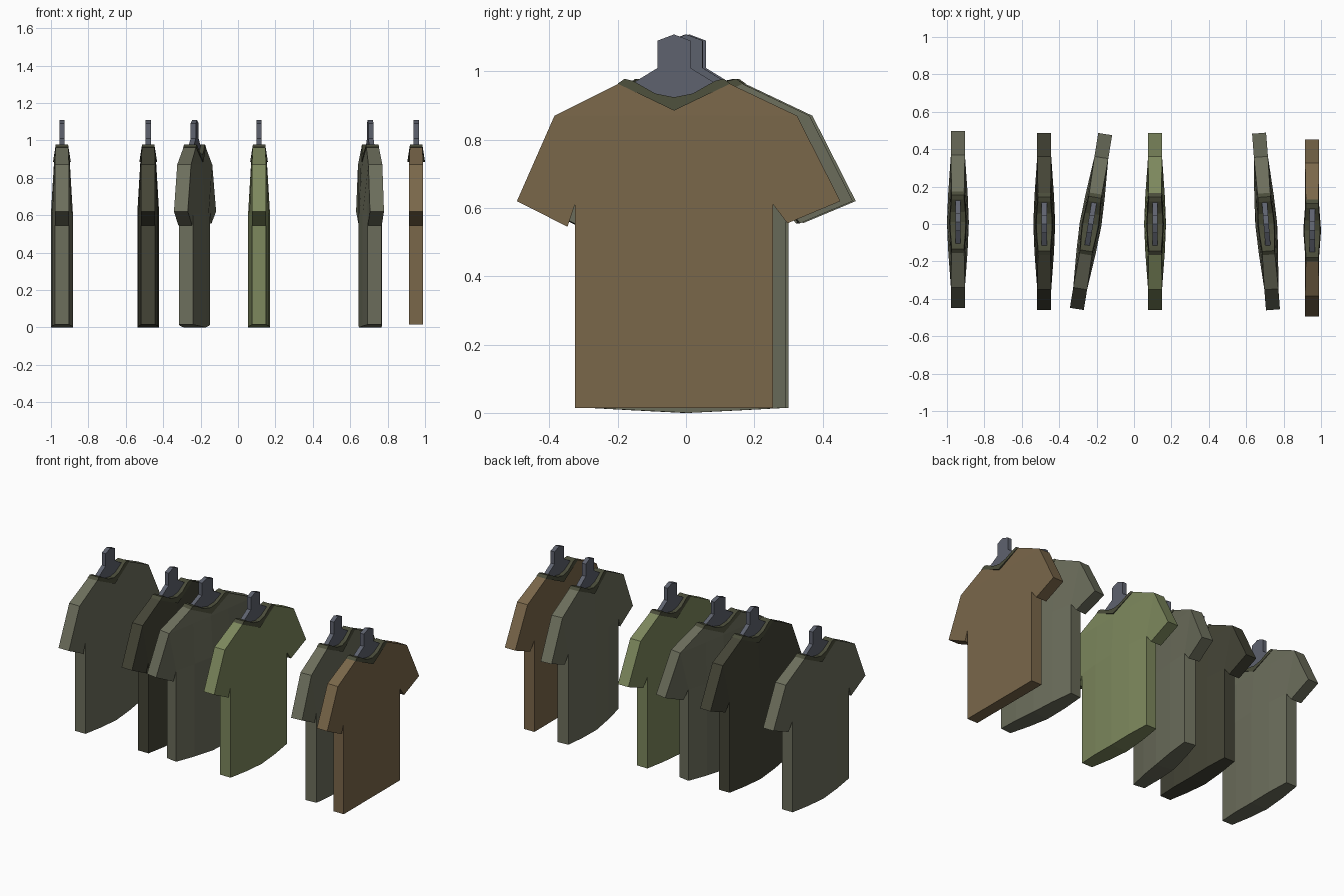
import bpy, bmesh, math

if "Cube" in bpy.data.objects:
    bpy.data.objects.remove(bpy.data.objects["Cube"])


def material(name, rgb):
    m = bpy.data.materials.new(name)
    lin = [((c / 255 + 0.055) / 1.055) ** 2.4 for c in rgb]
    m.diffuse_color = (*lin, 1)
    m.use_nodes = True
    m.node_tree.nodes["Principled BSDF"].inputs["Base Color"].default_value = m.diffuse_color
    return m


GREY = material("grey_olive_cloth", (108, 110, 92))
DARK = material("dark_cloth", (68, 68, 54))
GREEN = material("green_cloth", (125, 136, 93))
BROWN = material("brown_cloth", (122, 103, 74))
COLLAR = material("dark_olive_trim", (74, 76, 58))
METAL = material("hanger_grey", (94, 98, 110))


def slab(name, polys, half, mat, place):
    """Closed slab from flat (y, z) polygons; half(y, z) is half the thickness."""
    bm = bmesh.new()
    sides = {}

    def vert(p, s):
        key = (round(p[0], 4), round(p[1], 4), s)
        if key not in sides:
            sides[key] = bm.verts.new((s * half(*p), p[0], p[1]))
        return sides[key]

    count = {}
    for poly in polys:
        for s in (1, -1):
            bm.faces.new([vert(p, s) for p in poly])
        for a, b in zip(poly, poly[1:] + poly[:1]):
            count.setdefault(frozenset((a, b)), []).append((a, b))
    for uses in count.values():
        if len(uses) == 1:
            a, b = uses[0]
            bm.faces.new([vert(a, 1), vert(b, 1), vert(b, -1), vert(a, -1)])
    bmesh.ops.recalc_face_normals(bm, faces=bm.faces)
    me = bpy.data.meshes.new(name)
    bm.to_mesh(me)
    bm.free()
    me.materials.append(mat)
    ob = bpy.data.objects.new(name, me)
    x, y, turn = place
    ob.location = (x, y, 0)
    ob.rotation_euler.z = math.radians(turn)
    bpy.context.collection.objects.link(ob)


def shirt(tag, x, y, turn, mat, bulge=0.021):
    place = (x, y, turn)
    drop = 0.015 if bulge else 0.0

    # cloth: fuller down the middle, thin at sides, sleeves and neck
    def cloth(py, pz):
        across = {0.0: 1.0, 0.15: 0.7}.get(abs(py), 0.0)
        up = min(1, max(0, (0.96 - pz) / 0.34))
        return 0.0375 + bulge * across * up - (0.004 if pz > 0.93 else 0)

    polys = []
    for s, sh, tip, cuff, cz in ((1, 0.36, 0.487, 0.332, 0.555),
                                 (-1, 0.35, 0.46, 0.312, 0.545)):
        hem = [(0.0, 0.015 - drop), (s * 0.15, 0.015 - drop / 2), (s * 0.29, 0.015)]
        chest = [(0.0, 0.61), (s * 0.15, 0.61), (s * 0.29, 0.61)]
        yoke = [(0.0, 0.87), (s * 0.15, 0.87), (s * sh, 0.87)]
        neck = [(0.0, 0.885), (s * 0.16, 0.965)]
        for lo, hi in ((hem, chest), (chest, yoke)):
            for i in (0, 1):
                polys.append([lo[i], lo[i + 1], hi[i + 1], hi[i]])
        polys.append([yoke[0], yoke[1], neck[1], neck[0]])
        polys.append([yoke[1], yoke[2], neck[1]])
        polys.append([chest[2], (s * cuff, cz), (s * tip, 0.62), yoke[2]])
    slab("shirt_" + tag, polys, cloth, mat, place)

    # V collar band
    band = []
    for s in (1, -1):
        band.append([(0.0, 0.885), (s * 0.165, 0.964), (s * 0.145, 0.978),
                     (s * 0.12, 0.972), (s * 0.055, 0.935), (0.0, 0.924)])
    slab("collar_" + tag, band,
         lambda py, pz: 0.0475 - 0.0145 * (pz - 0.885) / 0.093, COLLAR, place)

    # hanger neck with pointed top and sloping shoulders
    half = [(0.12, 0.95), (0.12, 0.966), (0.048, 1.01), (0.048, 1.09)]
    outline = ([(0.0, 0.9)] + half + [(0.0, 1.108)]
               + [(-a, b) for a, b in reversed(half)])
    slab("hanger_" + tag, [outline], lambda py, pz: 0.014, METAL, place)


shirt("1", -0.9415, 0.01, 0, GREY)
shirt("2", -0.48, 0.0, 0, DARK)
shirt("3", -0.232, 0.0, -9.2, GREY)
shirt("4", 0.1125, 0.0, 0, GREEN)
shirt("5", 0.707, 0.0, 4.5, GREY)
shirt("6", 0.9525, -0.035, 0, BROWN, bulge=0)
